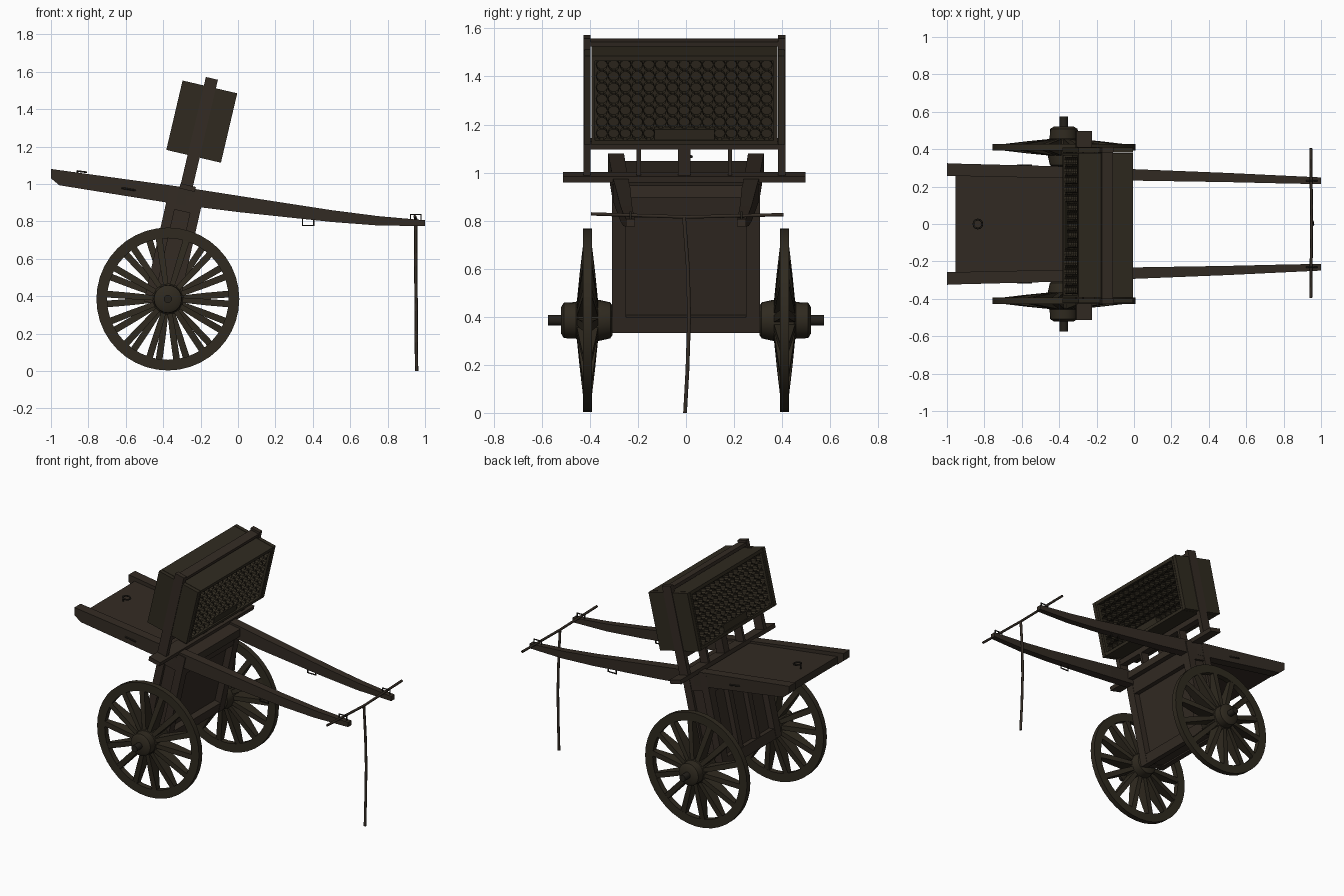
import bpy, bmesh, math
from math import pi, sin, cos, radians
from mathutils import Matrix, Vector

cube = bpy.data.objects.get("Cube")
if cube:
    bpy.data.objects.remove(cube)


def material(name, colour):
    m = bpy.data.materials.new(name)
    m.use_nodes = True
    m.diffuse_color = (*colour, 1)
    bsdf = next(n for n in m.node_tree.nodes if n.type == 'BSDF_PRINCIPLED')
    bsdf.inputs["Base Color"].default_value = (*colour, 1)
    return m


WOOD = material("dark brown wood", (0.033, 0.024, 0.017))
AGED = material("aged olive wood", (0.029, 0.023, 0.014))
IRON = material("dark iron", (0.018, 0.015, 0.011))

# Leaning frames: one for the body, one for the rack that sits a touch to the right
FLAT = Matrix.Identity(4)
LEAN = Matrix.Translation((-0.265, 0, 1.0)) @ Matrix.Rotation(radians(12.8), 4, 'Y')
RACK = Matrix.Translation((-0.272, -0.007, 1.0)) @ Matrix.Rotation(radians(13.2), 4, 'Y')


def finish(name, bm, mat, smooth=False):
    bmesh.ops.recalc_face_normals(bm, faces=bm.faces)
    me = bpy.data.meshes.new(name)
    bm.to_mesh(me)
    bm.free()
    me.materials.append(mat)
    ob = bpy.data.objects.new(name, me)
    bpy.context.collection.objects.link(ob)
    if smooth:
        bpy.context.view_layer.objects.active = ob
        ob.select_set(True)
        bpy.ops.object.shade_smooth_by_angle(angle=radians(35))
        ob.select_set(False)


def boxes(name, mat, ranges, frame=FLAT):
    """One object of boxes, each from three (low, high) ranges."""
    bm = bmesh.new()
    for r in ranges:
        mid = Vector([(a + b) / 2 for a, b in r])
        size = [b - a for a, b in r]
        m = frame @ Matrix.Translation(mid) @ Matrix.Diagonal((*size, 1))
        bmesh.ops.create_cube(bm, size=1, matrix=m)
    finish(name, bm, mat)


def loft(bm, sections):
    rings = [[bm.verts.new(p) for p in s] for s in sections]
    n = len(rings[0])
    for a, b in zip(rings, rings[1:]):
        for i in range(n):
            j = (i + 1) % n
            bm.faces.new((a[i], a[j], b[j], b[i]))
    bm.faces.new(rings[0])
    bm.faces.new(rings[-1])


def lathe(bm, profile, sides, centre, closed=False):
    """Turn (radius, y) points about the y axis."""
    rings = [[bm.verts.new((centre[0] + r * cos(2 * pi * i / sides), y,
                            centre[1] + r * sin(2 * pi * i / sides)))
              for i in range(sides)] for r, y in profile]
    pairs = list(zip(rings, rings[1:] + rings[:1]))
    for a, b in pairs if closed else pairs[:-1]:
        for i in range(sides):
            j = (i + 1) % sides
            bm.faces.new((a[i], a[j], b[j], b[i]))
    if not closed:
        bm.faces.new(rings[0])
        bm.faces.new(rings[-1])


def rod(name, points, radius, mat, cyclic=False):
    cu = bpy.data.curves.new(name, 'CURVE')
    cu.dimensions = '3D'
    cu.bevel_depth = radius
    cu.bevel_resolution = 1
    cu.use_fill_caps = True
    sp = cu.splines.new('POLY')
    sp.points.add(len(points) - 1)
    for p, co in zip(sp.points, points):
        p.co = (*co, 1)
    sp.use_cyclic_u = cyclic
    cu.materials.append(mat)
    ob = bpy.data.objects.new(name, cu)
    bpy.context.collection.objects.link(ob)


def loop(name, x, y, z):
    """Upright squared iron loop across an x and a z range."""
    rod(name, [(x[0], y, z[0]), (x[1], y, z[0]), (x[1], y, z[1]), (x[0], y, z[1])], 0.005, IRON, True)


# Wheels: rim, tapered spokes and hub
HUB = (-0.375, 0.385)
SPOKES = 14
for side, label in ((1, "left"), (-1, "right")):
    wy = 0.41 * side
    bm = bmesh.new()
    lathe(bm, [(0.325, wy - 0.018), (0.382, wy - 0.018), (0.382, wy + 0.018), (0.325, wy + 0.018)],
          40, HUB, True)
    finish(label + "_wheel_rim", bm, AGED, True)

    bm = bmesh.new()
    for k in range(SPOKES):
        t = 2 * pi * (k + 0.18 * side) / SPOKES
        out, across = Vector((cos(t), 0, sin(t))), Vector((-sin(t), 0, cos(t)))
        centre = Vector((HUB[0], wy, HUB[1]))
        loft(bm, [[centre + out * r + across * w * sx + Vector((0, d * sy, 0))
                   for sx, sy in ((-1, -1), (1, -1), (1, 1), (-1, 1))]
                  for r, w, d in ((0.06, 0.013, 0.046), (0.2, 0.017, 0.032), (0.335, 0.018, 0.016))])
    finish(label + "_wheel_spokes", bm, AGED)

    bm = bmesh.new()
    lathe(bm, [(r, y * side) for r, y in ((0.06, 0.305), (0.075, 0.315), (0.085, 0.36), (0.085, 0.45),
                                          (0.076, 0.458), (0.074, 0.508), (0.055, 0.52))], 20, HUB)
    finish(label + "_hub", bm, AGED, True)
bm = bmesh.new()
lathe(bm, [(0.022, -0.575), (0.022, 0.575)], 12, HUB)
finish("axle", bm, IRON, True)

# Shafts: long tapered curved beams that also edge the deck (x, bottom, top, inner, outer)
SHAFT = [(-1.0, 1.03, 1.08, 0.258, 0.325), (-0.955, 0.993, 1.074, 0.257, 0.323),
         (-0.3, 0.888, 0.984, 0.243, 0.306), (0.0, 0.85, 0.937, 0.232, 0.293),
         (0.5, 0.797, 0.86, 0.224, 0.273), (0.75, 0.778, 0.828, 0.218, 0.261),
         (1.0, 0.775, 0.806, 0.213, 0.249)]
for side, label in ((1, "left"), (-1, "right")):
    bm = bmesh.new()
    loft(bm, [[(x, i * side, b), (x, o * side, b), (x, o * side, t), (x, i * side, t)]
              for x, b, t, i, o in SHAFT])
    finish(label + "_shaft", bm, WOOD)
    # Iron fittings along the shaft
    loop(label + "_yoke_loop", (0.922, 0.978), 0.231 * side, (0.79, 0.836))
    loop(label + "_under_loop", (0.345, 0.405), 0.253 * side, (0.778, 0.82))
    rod(label + "_side_staple", [(x, y * side, z) for x, y, z in
        ((-0.62, 0.305, 0.978), (-0.62, 0.316, 0.978), (-0.55, 0.315, 0.966), (-0.55, 0.303, 0.966))],
        0.005, IRON)

# Deck floor between the shafts, with a lifting ring
bm = bmesh.new()
loft(bm, [[(x, -w, z - 0.05), (x, w, z - 0.05), (x, w, z), (x, -w, z)]
          for x, w, z in ((-0.955, 0.262, 1.048), (-0.3, 0.248, 0.97), (-0.15, 0.242, 0.947))])
finish("deck", bm, WOOD)
rod("deck_ring", [(-0.835 + 0.024 * cos(i * pi / 6), 0.024 * sin(i * pi / 6), 1.066 - 0.003 * cos(i * pi / 6))
                  for i in range(12)], 0.005, IRON, True)
rod("deck_ring_staple", [(-0.859, 0, 1.02), (-0.859, 0, 1.073)], 0.005, IRON)

# Body: four corner posts and rails around deep-set panels, hanging to the axle
posts = [((u - 0.026, u + 0.026), sorted((0.25 * s, 0.308 * s)), (-0.664, -0.03))
         for u in (-0.068, 0.068) for s in (-1, 1)]
rails = [((u - 0.024, u + 0.024), (-0.25, 0.25), w)
         for u in (-0.068, 0.068) for w in ((-0.664, -0.597), (-0.17, -0.06))]
side_rails = [((-0.045, 0.045), sorted((0.255 * s, 0.305 * s)), w)
              for s in (-1, 1) for w in ((-0.66, -0.59), (-0.15, -0.06))]
boxes("body_frame", WOOD, posts + rails + side_rails, LEAN)
boxes("body_panels", WOOD, [((-0.05, 0.05), (-0.29, 0.29), (-0.655, -0.06))], LEAN)
boxes("rear_mullions", WOOD, [((-0.085, -0.045), (y - 0.02, y + 0.02), (-0.6, -0.1))
                              for y in (-0.09, 0.09)], LEAN)

# Cross beam and the short supports beneath the rack
boxes("cross_beam", WOOD, [((-0.035, 0.049), (-0.505, 0.505), (-0.032, -0.005))], RACK)
boxes("rack_supports", WOOD, [((-0.03, 0.03), (y - w, y + w), (-0.01, 0.13))
                              for y, w in ((-0.19, 0.009), (0, 0.026), (0.19, 0.009))], RACK)

# Rack posts and rails
boxes("rack_posts", WOOD, [((-0.033, 0.033), sorted((0.39 * s, 0.42 * s)), (-0.02, 0.58))
                           for s in (-1, 1)], RACK)
boxes("rack_rails", WOOD, [((-0.03, 0.03), (-0.412, 0.412), w)
                           for w in ((0.105, 0.14), (0.545, 0.566))], RACK)

# Launch box: side boards, shell and deep-set core
U, LOW, HIGH = 0.15, 0.152, 0.533
boxes("box_side_boards", AGED, [((-U, U), sorted((0.39 * s, 0.416 * s)), (LOW, HIGH))
                                for s in (-1, 1)], RACK)
shell = [((-U, U), (-0.387, 0.387), (LOW, LOW + 0.02)),
         ((-U, U), (-0.387, 0.387), (HIGH - 0.022, HIGH))]
shell += [((-U, U), sorted((0.372 * s, 0.387 * s)), (LOW, HIGH)) for s in (-1, 1)]
boxes("box_shell", AGED, shell, RACK)
boxes("box_core", AGED, [((-U + 0.05, U - 0.05), (-0.375, 0.375), (LOW + 0.01, HIGH - 0.01))], RACK)

# Tubes: rows of open round barrels seen on both faces
bm = bmesh.new()
ROWS, COLS, PITCH = 7, 15, 0.049
for row in range(ROWS):
    for col in range(COLS):
        y = (col - (COLS - 1) / 2) * PITCH
        if row == 0 and abs(y) < 0.13:
            continue
        w = (LOW + HIGH) / 2 + (row - (ROWS - 1) / 2) * PITCH
        m = RACK @ Matrix.Translation((0, y, w)) @ Matrix.Rotation(pi / 2, 4, 'Y')
        bmesh.ops.create_cone(bm, cap_ends=False, segments=10, radius1=0.0235, radius2=0.0235,
                              depth=2 * U - 0.016, matrix=m)
finish("launch_tubes", bm, AGED, True)
boxes("tube_blank", AGED, [((-U + 0.01, U - 0.01), (-0.125, 0.125), (LOW + 0.02, LOW + 0.066))], RACK)

# Yoke rod and prop stick at the shaft tips
rod("yoke_rod", [(0.945, -0.395, 0.828), (0.95, 0, 0.815), (0.945, 0.405, 0.825)], 0.008, WOOD)
rod("prop_stick", [(0.95, -0.008, 0.815), (0.95, 0.008, 0.6), (0.952, 0.013, 0.4),
                   (0.953, 0.006, 0.18), (0.955, -0.004, 0.0)], 0.009, WOOD)
